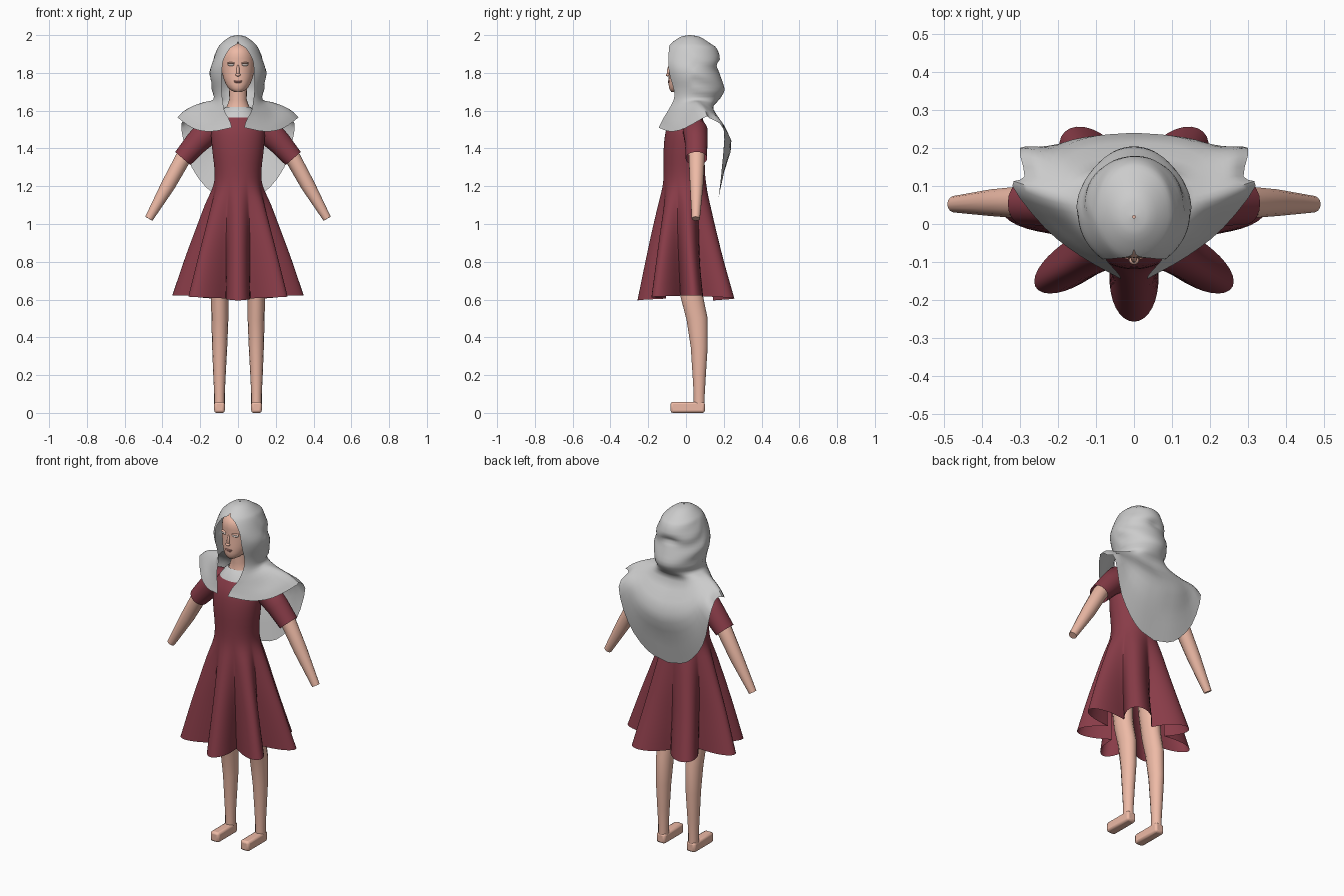
import bpy, bmesh, math
from mathutils import Vector as V

if "Cube" in bpy.data.objects:
    bpy.data.objects.remove(bpy.data.objects["Cube"])


def material(name, rgb):
    m = bpy.data.materials.new(name)
    m.diffuse_color = (*rgb, 1)
    m.use_nodes = True
    m.node_tree.nodes["Principled BSDF"].inputs["Base Color"].default_value = m.diffuse_color
    return m


SKIN = material("skin", (0.85, 0.49, 0.38))
RED = material("dress_red", (0.25, 0.045, 0.065))
LIP = material("lip", (0.6, 0.27, 0.23))
WHITE = material("eye_white", (0.85, 0.75, 0.7))


def spline(pts, n):
    """Catmull-Rom through points, n steps per span."""
    pts = [V(p) for p in pts]
    ext = [2 * pts[0] - pts[1]] + pts + [2 * pts[-1] - pts[-2]]
    out = []
    for a, b, c, d in zip(ext, ext[1:], ext[2:], ext[3:]):
        for k in range(n):
            t = k / n
            out.append(0.5 * (2 * b + (c - a) * t + (2 * a - 5 * b + 4 * c - d) * t * t
                              + (3 * b - a - 3 * c + d) * t ** 3))
    return out + [pts[-1]]


def finish(ob, mat, angle=50):
    if mat:
        ob.data.materials.append(mat)
    bpy.ops.object.select_all(action='DESELECT')
    ob.select_set(True)
    bpy.context.view_layer.objects.active = ob
    bpy.ops.object.shade_smooth_by_angle(angle=math.radians(angle))
    return ob


def mirror(ob):
    ob.modifiers.new("mirror", 'MIRROR')
    return ob


def loft(name, rows, mat=None, closed=True, caps=()):
    """Skin a list of equal-length point rows."""
    bm = bmesh.new()
    vs = [[bm.verts.new(p) for p in r] for r in rows]
    n = len(rows[0])
    for a, b in zip(vs, vs[1:]):
        for i in range(n if closed else n - 1):
            j = (i + 1) % n
            bm.faces.new((a[i], a[j], b[j], b[i]))
    for c in caps:
        bm.faces.new(vs[c])
    bmesh.ops.remove_doubles(bm, verts=bm.verts, dist=0.0005)
    bmesh.ops.recalc_face_normals(bm, faces=bm.faces)
    me = bpy.data.meshes.new(name)
    bm.to_mesh(me)
    bm.free()
    ob = bpy.data.objects.new(name, me)
    bpy.context.collection.objects.link(ob)
    return finish(ob, mat)


def ring(z, rx, yf, yb, n=24, warp=0):
    yc, ry = (yf + yb) / 2, (yb - yf) / 2
    angles = [2 * math.pi * i / n for i in range(n)]
    angles = [a - warp * math.sin(a) for a in angles]
    return [V((rx * math.sin(a), yc - ry * math.cos(a), z)) for a in angles]


def tube(name, path, mat, n=14, caps=(0, -1)):
    """Path entries: (centre, radius across, radius in depth)."""
    rows = []
    for k, (c, ra, rb) in enumerate(path):
        d = (V(path[min(k + 1, len(path) - 1)][0]) - V(path[max(k - 1, 0)][0])).normalized()
        u = V((0, 1, 0)).cross(d).normalized()
        w = d.cross(u)
        rows.append([V(c) + u * ra * math.cos(2 * math.pi * i / n) + w * rb * math.sin(2 * math.pi * i / n)
                     for i in range(n)])
    return loft(name, rows, mat, True, caps)


def blob(name, loc, scale, mat, rot=(0, 0, 0)):
    bpy.ops.mesh.primitive_uv_sphere_add(segments=16, ring_count=8, location=loc, rotation=rot)
    ob = bpy.context.object
    ob.name, ob.scale = name, scale
    bpy.ops.object.transform_apply(location=True, rotation=True, scale=True)
    return finish(ob, mat)


# dress: bodice flowing into a skirt with seven deep folds (z, half width, front, back, fold depth)
profile = [(1.59, .07, -.05, .07, 0), (1.57, .105, -.07, .085, 0), (1.5, .14, -.105, .1, 0),
           (1.4, .137, -.118, .1, 0), (1.28, .124, -.118, .1, 0), (1.2, .132, -.124, .112, .03),
           (1.1, .175, -.148, .14, .16), (.95, .23, -.183, .18, .3), (.8, .283, -.215, .222, .42),
           (.595, .35, -.257, .285, .52)]
hd = spline([p[:3] for p in profile], 3)
tl = spline([(p[3], p[4], 0) for p in profile], 3)
rows = []
for (z, rx, yf), (yb, fold, _) in zip(hd, tl):
    yc, fold = (yf + yb) / 2, max(fold, 0)
    row = []
    for k, p in enumerate(ring(z, rx, yf, yb, 140, .12)):
        lobe = (0.5 + 0.5 * math.cos(2 * math.pi * 7 * k / 140)) ** 0.65
        s = 1 - fold * (1 - lobe)
        lift = 0.05 * fold * abs(p.x) / 0.34
        row.append(V((p.x * s, yc + (p.y - yc) * s, z + lift)))
    rows.append(row)
loft("dress", rows, RED)

# short sleeves
mirror(tube("sleeves", [((.09, .04, 1.52), .05, .06), ((.16, .05, 1.49), .072, .066),
                        ((.22, .054, 1.43), .063, .06), ((.292, .055, 1.347), .053, .057)],
            RED, 18, caps=()))

# arms
mirror(tube("arms", [((.2, .055, 1.46), .045, .045), ((.29, .057, 1.35), .042, .043),
                     ((.37, .056, 1.205), .038, .036), ((.472, .052, 1.028), .022, .022)], SKIN))

# legs and feet
mirror(tube("legs", [((.09, .0, .98), .055, .065), ((.095, .015, .75), .05, .064),
                     ((.097, .03, .62), .046, .06), ((.096, .058, .5), .045, .057),
                     ((.097, .07, .35), .04, .046), ((.098, .07, .2), .033, .036),
                     ((.098, .07, .1), .028, .03), ((.098, .07, .02), .028, .03)], SKIN))
bpy.ops.mesh.primitive_cube_add(size=1, location=(.098, .009, .029))
feet = bpy.context.object
feet.name, feet.scale = "feet", (.056, .182, .058)
bpy.ops.object.transform_apply(location=True, scale=True)
bev = feet.modifiers.new("bevel", 'BEVEL')
bev.width, bev.segments = .012, 2
mirror(finish(feet, SKIN, 40))

# neck, collar and head
tube("neck", [((0, .02, 1.57), .085, .07), ((0, .02, 1.62), .06, .055), ((0, .015, 1.66), .046, .048),
              ((0, .01, 1.76), .048, .05)], SKIN, 20)
loft("collar", [ring(1.565, .108, -.078, .09), ring(1.6, .085, -.06, .085), ring(1.62, .066, -.04, .08)])
head = [(1.7, .022, -.078, -.03), (1.72, .052, -.09, .03), (1.76, .073, -.092, .07), (1.8, .084, -.09, .1),
        (1.85, .09, -.088, .12), (1.9, .085, -.088, .12), (1.935, .063, -.068, .1), (1.955, .03, -.03, .06)]
cols = [spline(c, 2) for c in zip(*[ring(*h, 32) for h in head])]
loft("head", list(zip(*cols)), SKIN, True, (0, -1))

# facial features
blob("nose_bridge", (0, -.09, 1.813), (.008, .01, .032), SKIN, (math.radians(-10), 0, 0))
blob("nose_tip", (0, -.096, 1.79), (.013, .011, .009), SKIN)
mirror(blob("eyes", (.037, -.077, 1.843), (.019, .01, .007), WHITE, (0, 0, math.radians(20))))
mirror(blob("eyelids", (.037, -.077, 1.852), (.022, .011, .005), SKIN, (0, 0, math.radians(20))))
blob("upper_lip", (0, -.089, 1.757), (.024, .007, .004), LIP)
blob("lower_lip", (0, -.088, 1.751), (.019, .008, .005), LIP)


# hood: open cross-sections (z, half width, front, back, half opening)
def hood_row(z, rx, yf, yb, hw, n=24):
    yc, ry = (yf + yb) / 2, (yb - yf) / 2
    end = math.pi - math.asin(hw / rx)
    return [V((rx * math.sin(end * i / n), yc + ry * math.cos(end * i / n), z)) for i in range(n + 1)]


half = [hood_row(*r) for r in [
    (2.0, .004, .015, .023, 0), (1.99, .045, -.03, .075, 0), (1.955, .09, -.08, .13, .004),
    (1.93, .108, -.1, .162, .042), (1.87, .13, -.122, .182, .077), (1.82, .146, -.118, .172, .084),
    (1.77, .147, -.11, .187, .087), (1.71, .135, -.1, .204, .087), (1.66, .13, -.095, .178, .082)]]

# cape rows, back centre round to front edge
cape = [
    [(0, .145, 1.6), (.07, .145, 1.605), (.12, .14, 1.615), (.155, .12, 1.63), (.175, .09, 1.64),
     (.175, .05, 1.645), (.15, -.01, 1.62), (.11, -.06, 1.605), (.072, -.095, 1.6)],
    [(0, .24, 1.44), (.1, .232, 1.46), (.17, .21, 1.5), (.21, .175, 1.56), (.225, .11, 1.615),
     (.235, .065, 1.622), (.185, -.01, 1.57), (.115, -.075, 1.56), (.05, -.12, 1.56)],
    [(0, .2, 1.27), (.12, .205, 1.3), (.215, .205, 1.39), (.26, .195, 1.53), (.26, .125, 1.59),
     (.285, .085, 1.595), (.215, -.01, 1.535), (.13, -.08, 1.52), (.038, -.135, 1.53)],
    [(0, .168, 1.12), (.13, .175, 1.16), (.245, .19, 1.3), (.3, .2, 1.5), (.288, .125, 1.56),
     (.32, .1, 1.565), (.235, -.01, 1.505), (.14, -.085, 1.49), (.034, -.145, 1.51)]]
half += [spline(r, 3) for r in cape]
half = list(zip(*[spline(c, 3) for c in zip(*half)]))
rows = [[V((-p.x, p.y, p.z)) for p in reversed(r[1:])] + list(r) for r in half]
# soft gathers pressed into the back and sides of the hood
for row in rows:
    for p in row:
        if p.z > 1.68 and p.y > .03:
            p.y -= .022 * math.exp(-((p.x + .01) / .05) ** 2 - ((p.z - 1.845) / .018) ** 2)
            p.x *= 1 + .03 * math.sin(70 * p.z + 25 * p.y) * min(1, (1.98 - p.z) / .1) * (p.z < 1.96)
loft("hooded_cape", rows, None, closed=False)
